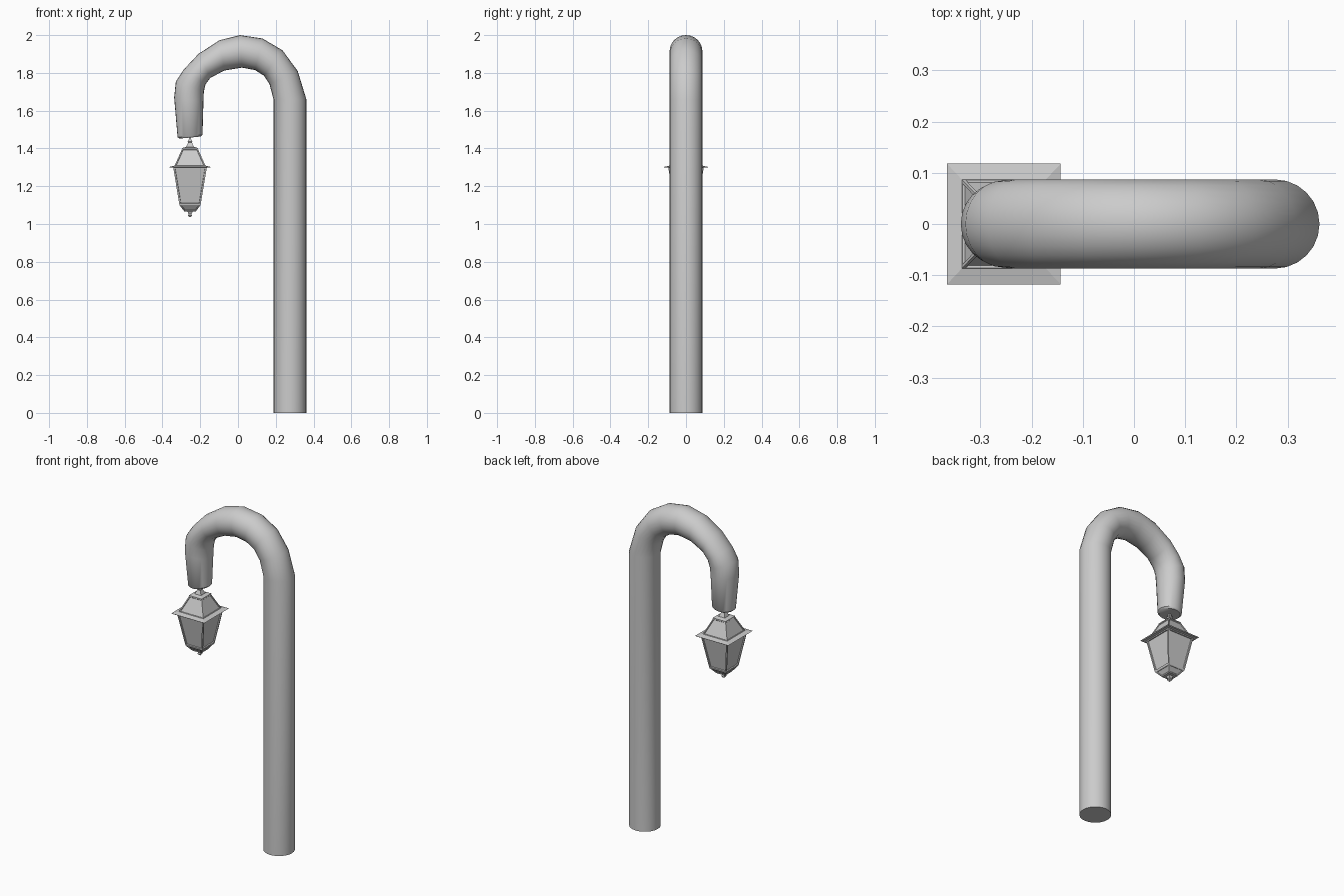
import bpy, bmesh, math

if "Cube" in bpy.data.objects:
    bpy.data.objects.remove(bpy.data.objects["Cube"])

LX = -0.254   # lantern centre
YS = 1.06     # lantern is slightly deeper than wide


def finish(name, bm, smooth=None):
    bmesh.ops.recalc_face_normals(bm, faces=bm.faces[:])
    me = bpy.data.meshes.new(name)
    bm.to_mesh(me)
    bm.free()
    ob = bpy.data.objects.new(name, me)
    bpy.context.collection.objects.link(ob)
    if smooth:
        bpy.ops.object.select_all(action='DESELECT')
        ob.select_set(True)
        bpy.context.view_layer.objects.active = ob
        bpy.ops.object.shade_smooth_by_angle(angle=math.radians(smooth))
    return ob


def loft(rings):
    """Skin closed rings of points and cap both ends; returns bmesh and wall faces."""
    bm = bmesh.new()
    vr = [[bm.verts.new(p) for p in r] for r in rings]
    walls = []
    n = len(vr[0])
    for a, b in zip(vr, vr[1:]):
        for i in range(n):
            j = (i + 1) % n
            walls.append(bm.faces.new((a[i], a[j], b[j], b[i])))
    bm.faces.new(vr[0][::-1])
    bm.faces.new(vr[-1])
    bmesh.ops.recalc_face_normals(bm, faces=bm.faces[:])
    return bm, walls


def square_part(name, profile, inset=0, depth=0):
    """Square-section lantern piece from (half width, z) pairs, optional framed panels."""
    rings = [[(LX + sx * h, sy * h * YS, z)
              for sx, sy in ((-1, -1), (1, -1), (1, 1), (-1, 1))] for h, z in profile]
    bm, walls = loft(rings)
    if inset:
        # thin frame, then step the panel inwards
        bmesh.ops.inset_individual(bm, faces=walls, thickness=inset, use_even_offset=True)
        bmesh.ops.inset_individual(bm, faces=walls, thickness=0.0015, depth=-depth,
                                   use_even_offset=True)
    return finish(name, bm)


# Hooked post: outer point, inner point (x, z) and half depth of each ring
R = 0.087
sections = [
    (0.362, 0.0, 0.188, 0.0, R), (0.362, 1.66, 0.188, 1.66, R),
    (0.316, 1.81, 0.167, 1.74, R), (0.235, 1.92, 0.138, 1.785, R),
    (0.13, 1.982, 0.09, 1.815, R), (0.01, 2.0, 0.02, 1.828, R),
    (-0.10, 1.972, -0.07, 1.813, R), (-0.21, 1.90, -0.145, 1.775, R),
    (-0.285, 1.82, -0.172, 1.74, R), (-0.329, 1.755, -0.181, 1.70, 0.085),
    (-0.338, 1.67, -0.183, 1.645, 0.081), (-0.320, 1.46, -0.188, 1.472, 0.066),
    (-0.311, 1.452, -0.197, 1.463, 0.058)]
rings = []
for ox, oz, ix, iz, ry in sections:
    ring = []
    for k in range(24):
        t = 2 * math.pi * k / 24
        c, s = math.cos(t) / 2, math.sin(t)
        ring.append(((ox + ix) / 2 + (ox - ix) * c, ry * s, (oz + iz) / 2 + (oz - iz) * c))
    rings.append(ring)
bm, _ = loft(rings)
finish("hooked_post", bm, 40)

# Lantern, from the bottom up
square_part("lantern_knob", [(0.004, 1.036), (0.010, 1.044), (0.008, 1.053), (0.016, 1.072)])
square_part("lantern_base", [(0.030, 1.066), (0.056, 1.10)], 0.006, 0.003)
square_part("lantern_body", [(0.056, 1.10), (0.089, 1.30)], 0.008, 0.006)
square_part("lantern_brim", [(0.106, 1.298), (0.111, 1.302), (0.082, 1.309)])
square_part("lantern_roof", [(0.083, 1.306), (0.041, 1.40)], 0.006, 0.004)
square_part("lantern_cap", [(0.043, 1.398), (0.043, 1.402), (0.022, 1.408)])
square_part("lantern_hanger", [(0.022, 1.404), (0.019, 1.412), (0.010, 1.432),
                               (0.013, 1.438), (0.006, 1.448), (0.005, 1.465)])
